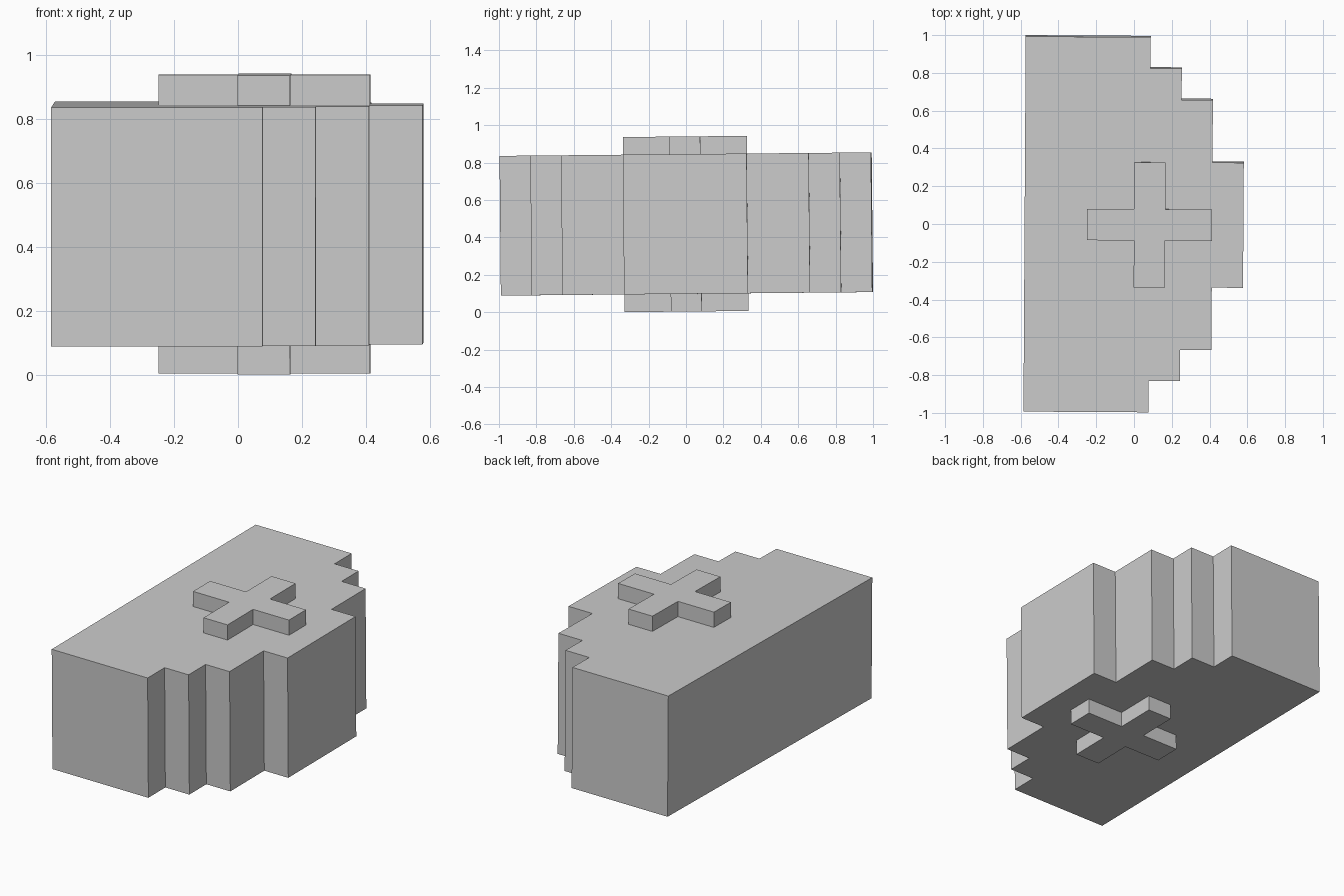
import bpy, bmesh
from mathutils import Matrix

if "Cube" in bpy.data.objects:
    bpy.data.objects.remove(bpy.data.objects["Cube"])

U = 0.1655          # one stud of the stepped outline
BODY, CAP = 0.3735, 0.468   # half heights of body and of cross faces
# The whole model leans very slightly
TILT = (Matrix.Translation((0, 0, 0.4715))
        @ Matrix.Rotation(-0.006, 4, 'Z') @ Matrix.Rotation(0.0095, 4, 'X'))


def prism(name, half_profile, z0, z1):
    """Extrude an outline that is mirrored across y = 0."""
    pts = half_profile + [(x, -y) for x, y in reversed(half_profile)]
    bm = bmesh.new()
    face = bm.faces.new([bm.verts.new((x * U, y * U, z0)) for x, y in pts])
    ext = bmesh.ops.extrude_face_region(bm, geom=[face])
    top = [v for v in ext["geom"] if isinstance(v, bmesh.types.BMVert)]
    bmesh.ops.translate(bm, verts=top, vec=(0, 0, z1 - z0))
    bmesh.ops.recalc_face_normals(bm, faces=bm.faces)
    bm.transform(TILT)
    me = bpy.data.meshes.new(name)
    bm.to_mesh(me)
    bm.free()
    ob = bpy.data.objects.new(name, me)
    bpy.context.collection.objects.link(ob)
    return ob


# Half-round body with stepped edge
body = [(3.5, 2), (2.5, 2), (2.5, 4), (1.5, 4), (1.5, 5), (0.5, 5),
        (0.5, 6), (-3.5, 6)]
prism("stepped_body", [(3.5, 2)] + body[1:], -BODY, BODY)

# Raised crosses above and below
cross = [(2.5, 0.5), (1, 0.5), (1, 2), (0, 2), (0, 0.5), (-1.5, 0.5)]
prism("top_cross", cross, BODY, CAP)
prism("bottom_cross", cross, -CAP, -BODY)
